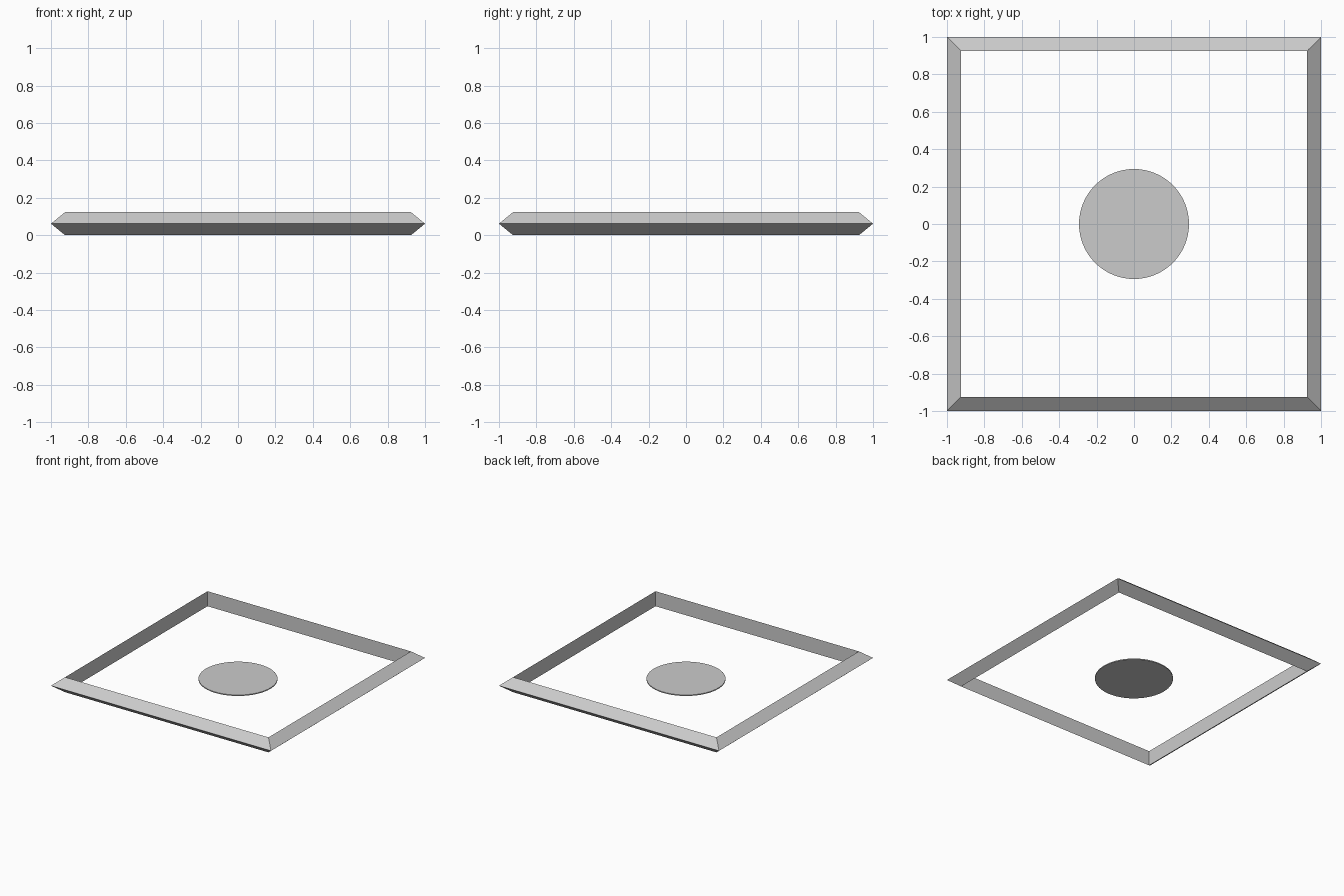
import bpy
import math

if "Cube" in bpy.data.objects:
    bpy.data.objects.remove(bpy.data.objects["Cube"])

# Square frame: a four-sided ring with a triangular section (point outwards, flat inner wall)
r = 0.0712
height = r * math.sqrt(3)
bpy.ops.mesh.primitive_torus_add(
    major_segments=4, minor_segments=3,
    major_radius=math.sqrt(2) - r, minor_radius=r,
    location=(0, 0, height / 2), rotation=(0, 0, math.radians(45)))
frame = bpy.context.object
frame.name = "square_frame"
bpy.ops.object.transform_apply(location=True, rotation=True, scale=True)
bpy.ops.object.shade_flat()

# Thin round disc lying in the middle
thickness = 0.008
bpy.ops.mesh.primitive_cylinder_add(
    vertices=64, radius=0.294, depth=thickness, location=(0, 0, thickness / 2))
disc = bpy.context.object
disc.name = "centre_disc"
bpy.ops.object.shade_smooth_by_angle(angle=math.radians(30))
